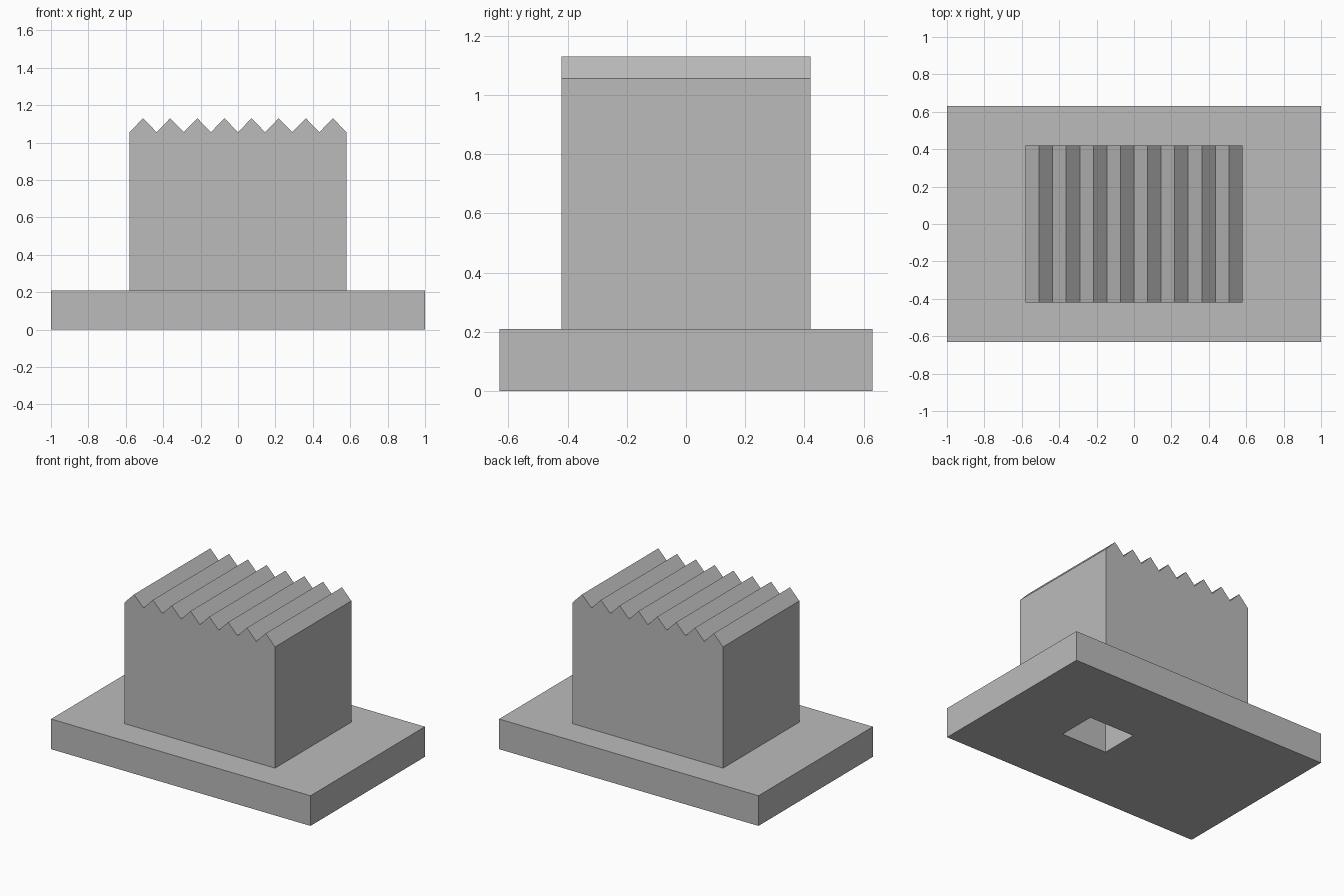
import bpy, bmesh

if "Cube" in bpy.data.objects:
    bpy.data.objects.remove(bpy.data.objects["Cube"], do_unlink=True)

grey = bpy.data.materials.new("plain grey")
grey.use_nodes = True
grey.diffuse_color = (0.5, 0.5, 0.5, 1)
grey.node_tree.nodes["Principled BSDF"].inputs["Base Color"].default_value = grey.diffuse_color


def extrude_profile(name, profile, depth):
    """Extrude an XZ outline along y, centred on y = 0."""
    bm = bmesh.new()
    face = bm.faces.new([bm.verts.new((x, -depth / 2, z)) for x, z in profile])
    ext = bmesh.ops.extrude_face_region(bm, geom=[face])
    verts = [g for g in ext["geom"] if isinstance(g, bmesh.types.BMVert)]
    bmesh.ops.translate(bm, verts=verts, vec=(0, depth, 0))
    bmesh.ops.recalc_face_normals(bm, faces=bm.faces)
    mesh = bpy.data.meshes.new(name)
    bm.to_mesh(mesh)
    bm.free()
    mesh.materials.append(grey)
    obj = bpy.data.objects.new(name, mesh)
    bpy.context.collection.objects.link(obj)
    return obj


def rectangle(x0, x1, z0, z1):
    return [(x0, z0), (x1, z0), (x1, z1), (x0, z1)]


base_top, valley, peak = 0.21, 1.055, 1.13
half_width, teeth = 0.58, 8

# Flat base slab
base = extrude_profile("base_plate", rectangle(-1, 1, 0, base_top), 1.26)

# Block with a row of triangular ridges along its top
step = half_width / teeth
outline = [(-half_width, base_top), (half_width, base_top)]
for i in range(2 * teeth + 1):
    outline.append((half_width - i * step, peak if i % 2 else valley))
block = extrude_profile("ridged_block", outline, 0.84)

# Rectangular pocket cut up from the underside
cutter = extrude_profile("pocket_cutter", rectangle(0.12, 0.47, -0.1, 0.42), 0.27)
cutter.hide_render = True
cutter.hide_viewport = True
cutter.display_type = 'WIRE'
for part in (base, block):
    cut = part.modifiers.new("pocket", 'BOOLEAN')
    cut.operation = 'DIFFERENCE'
    cut.solver = 'EXACT'
    cut.object = cutter
